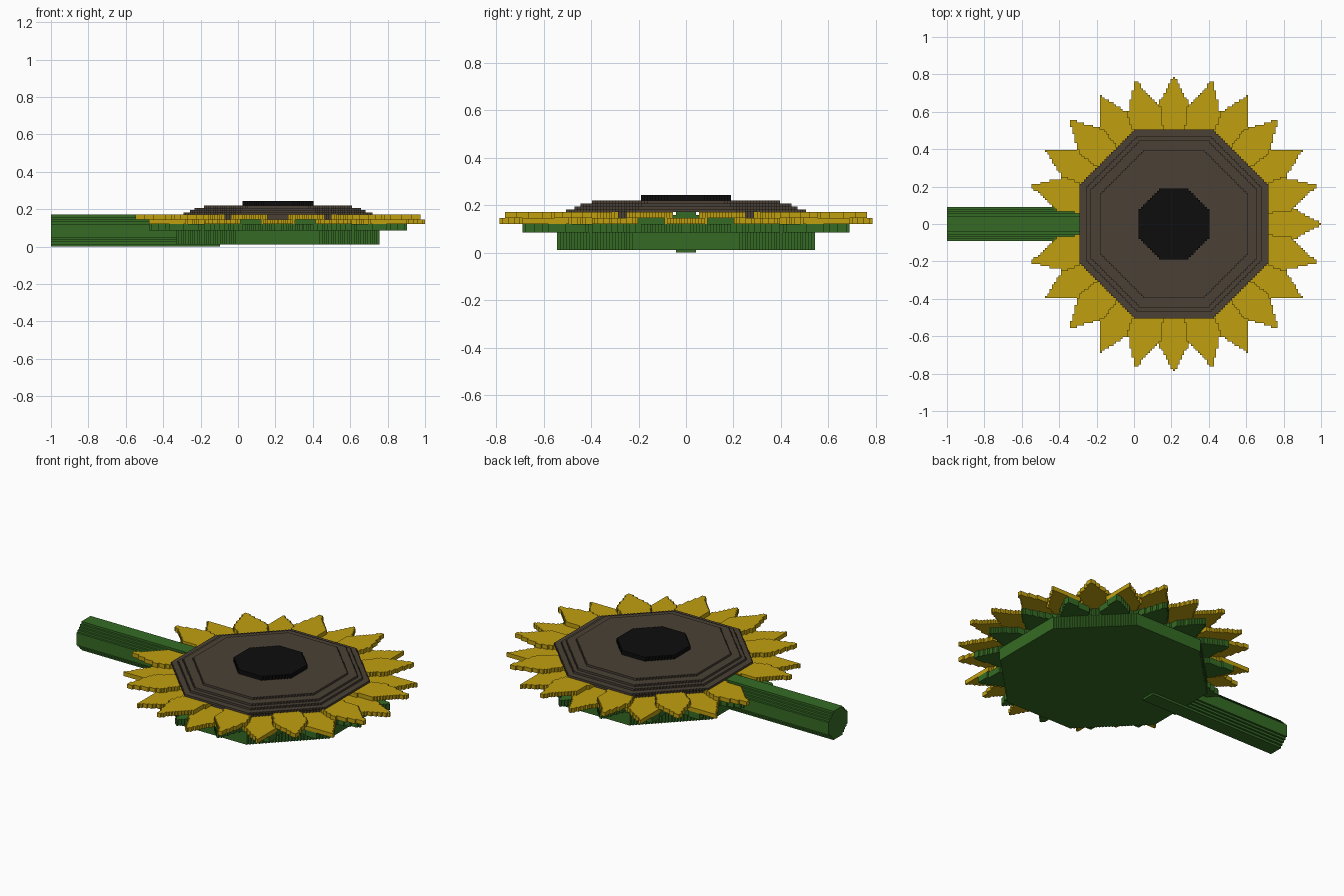
import bpy, bmesh, math

if "Cube" in bpy.data.objects:
    bpy.data.objects.remove(bpy.data.objects["Cube"])

V = 2 / 164                      # voxel size
CX = 1 - 64.5 * V                # flower centre in x
cells = {}                       # (i, j, k) -> part name


def octagon(i, j, h):
    a, b = abs(i), abs(j)
    return a <= h and b <= h and a + b <= h * math.sqrt(2) + 0.3


def blade(i, j, deg, profile):
    """Inside a radial blade; profile is a list of (radius, half width)."""
    c, s = math.cos(math.radians(deg)), math.sin(math.radians(deg))
    along, across = i * c + j * s, abs(j * c - i * s)
    for (r0, w0), (r1, w1) in zip(profile, profile[1:]):
        if r0 <= along <= r1:
            return across <= w0 + (w1 - w0) * (along - r0) / (r1 - r0)
    return False


def fill(part, layers, inside, xs=range(-65, 66), ys=range(-65, 66)):
    """Fill free cells; parts placed earlier keep their cells."""
    for i in xs:
        for j in ys:
            if inside(i, j):
                for k in layers:
                    cells.setdefault((i, j, k), part)


# Octagonal stem lying along x
for k in range(14):
    d = abs(k - 6.5)
    fill("stem", [k], lambda i, j: abs(j) + d <= 9.9,
         range(-99, -25), range(-7, 8))

# Two alternating rings of petals
PETAL = [(35, 4.5), (42, 6.2), (51, 7.6), (64.6, 0.4)]
for n in range(24):
    if n != 12:                  # the stem takes this place
        lower = n % 2 == 0
        fill("lower_petals" if lower else "upper_petals",
             (10, 11) if lower else (12, 13),
             lambda i, j: blade(i, j, n * 15, PETAL))

# Green underside: dish, pointed sepals and core
fill("dish", range(1, 7), lambda i, j: octagon(i, j, 44))
SEPAL = [(36, 6.5), (47, 6.5), (57.5, 0.6)]
for n in range(16):
    fill("sepals", range(7, 10),
         lambda i, j: blade(i, j, 11.25 + n * 22.5, SEPAL))
fill("core", range(7, 12), lambda i, j: octagon(i, j, 41))

# Stepped seed head, with a channel below it in line with the stem
fill("seed_head_base", (12, 13),
     lambda i, j: octagon(i, j, 39) and abs(j) > 6)
for k, h in zip(range(14, 18), (41, 38, 36, 32)):
    fill("seed_head", [k], lambda i, j: octagon(i, j, h))
fill("seed_centre", (18, 19), lambda i, j: octagon(i, j, 15))


def material(name, rgb):
    m = bpy.data.materials.new(name)
    m.diffuse_color = (*rgb, 1)
    m.use_nodes = True
    m.node_tree.nodes["Principled BSDF"].inputs["Base Color"].default_value = m.diffuse_color
    return m


green = material("leaf green", (0.036, 0.148, 0.018))
yellow = material("petal yellow", (0.53, 0.35, 0.005))
brown = material("seed brown", (0.07, 0.053, 0.037))
black = material("centre black", (0.004, 0.004, 0.004))
PARTS = {"stem": green, "dish": green, "sepals": green, "core": green,
         "lower_petals": yellow, "upper_petals": yellow,
         "seed_head_base": brown, "seed_head": brown, "seed_centre": black}


def build(part, mat):
    """Make the exposed voxel faces of one part."""
    bm = bmesh.new()
    verts = {}

    def vert(p):
        if p not in verts:
            verts[p] = bm.verts.new((CX + (p[0] - 0.5) * V,
                                     (p[1] - 0.5) * V, p[2] * V))
        return verts[p]

    for cell, owner in cells.items():
        if owner != part:
            continue
        for axis in range(3):
            for side in (0, 1):
                near = list(cell)
                near[axis] += 2 * side - 1
                if tuple(near) in cells:
                    continue
                u, w = (axis + 1) % 3, (axis + 2) % 3
                ring = []
                for a, b in ((0, 0), (1, 0), (1, 1), (0, 1)):
                    p = list(cell)
                    p[axis] += side
                    p[u] += a
                    p[w] += b
                    ring.append(vert(tuple(p)))
                bm.faces.new(ring if side else ring[::-1])
    mesh = bpy.data.meshes.new(part)
    bm.to_mesh(mesh)
    bm.free()
    mesh.materials.append(mat)
    bpy.context.collection.objects.link(bpy.data.objects.new(part, mesh))


for part, mat in PARTS.items():
    build(part, mat)
